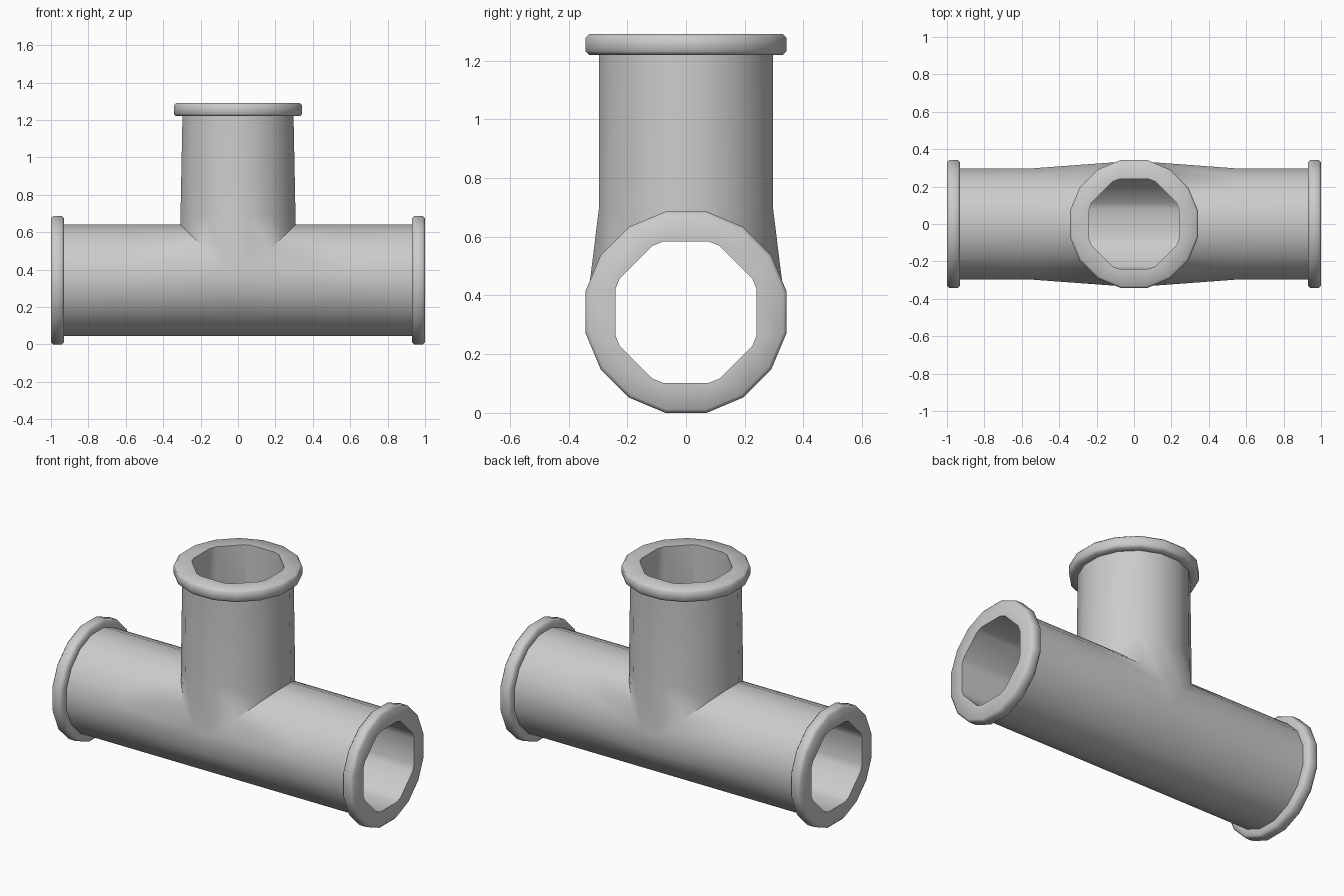
import bpy, bmesh
from mathutils import Vector

if "Cube" in bpy.data.objects:
    bpy.data.objects.remove(bpy.data.objects["Cube"])

CZ = 0.343                       # height of the main pipe axis


def section(a, b, c, d):
    """16-sided section (across, along-plane) from two corner points of one octant."""
    q = [(a, b), (c, d), (d, c), (b, a)]
    q += [(-x, y) for x, y in reversed(q)]
    return q + [(-x, -y) for x, y in q]


def scaled(sec, k):
    return [(y * k, v * k) for y, v in sec]


OUTER = section(0.297, 0.060, 0.252, 0.168)
INNER = section(0.241, 0.077, 0.226, 0.115)
FLANGE = section(0.343, 0.070, 0.291, 0.194)

# arms: axis direction, in-plane direction
ARMS = [
    (Vector((1, 0, 0)), Vector((0, 0, 1)), 0.93, 1.0),
    (Vector((-1, 0, 0)), Vector((0, 0, 1)), 0.93, 1.0),
    (Vector((0, 0, 1)), Vector((1, 0, 0)), 0.877, 0.947),
]


def joint_point(arm, y, v, swell):
    """Mitred point where the arms meet, with the sides swelling outward."""
    axis, side, _, _ = arm
    w = abs(v)
    if swell:
        y += (1 if y > 0 else -1) * (0.036 if w < 0.1 else 0.016 if v > 0 and w < 0.2 else 0)
    k = 1.04 if swell else 1.0
    if axis.z:                                   # branch
        # both branch halves land on the upper mitre of the main pipe
        w_y = y
        if swell and v < 0 and 0.1 < w < 0.2:
            w_y += 0.016 if y > 0 else -0.016
        return Vector((v * k, w_y, w))
    return axis * (w * k if v > 0 else 0) + Vector((0, y, v))


bm = bmesh.new()
for arm in ARMS:
    axis, side, back, end = arm
    branch = axis.z > 0

    def ring(sec, u, taper=1.0):
        return [axis * u + side * (v * taper) + Vector((0, y, 0)) for y, v in sec]

    e = 0.012
    loops = [
        [joint_point(arm, y, v, True) for y, v in OUTER],
        ring(OUTER, 0.35, 1.035) if branch else ring(OUTER, 0.55),
        ring(OUTER, back),
        # flange with softened rims
        ring(scaled(FLANGE, 0.965), back),
        ring(FLANGE, back + e),
        ring(FLANGE, end - e),
        ring(scaled(FLANGE, 0.965), end),
        # bore
        ring(INNER, end),
        [joint_point(arm, y, v, False) for y, v in INNER],
    ]
    rows = [[bm.verts.new(p + Vector((0, 0, CZ))) for p in loop] for loop in loops]
    for r0, r1 in zip(rows, rows[1:]):
        n = len(r0)
        # order corners around the ring
        for i in range(n):
            j = (i + 1) % n
            bm.faces.new((r0[i], r0[j], r1[j], r1[i]))

# weld the arms, close the small gores at the sides
bmesh.ops.remove_doubles(bm, verts=bm.verts, dist=0.0005)
bmesh.ops.holes_fill(bm, edges=[x for x in bm.edges if x.is_boundary], sides=4)
bmesh.ops.recalc_face_normals(bm, faces=bm.faces)

me = bpy.data.meshes.new("tee_pipe")
bm.to_mesh(me)
bm.free()
pipe = bpy.data.objects.new("tee_pipe", me)
bpy.context.collection.objects.link(pipe)
bpy.context.view_layer.objects.active = pipe
pipe.select_set(True)
bpy.ops.object.shade_smooth_by_angle(angle=0.87)
